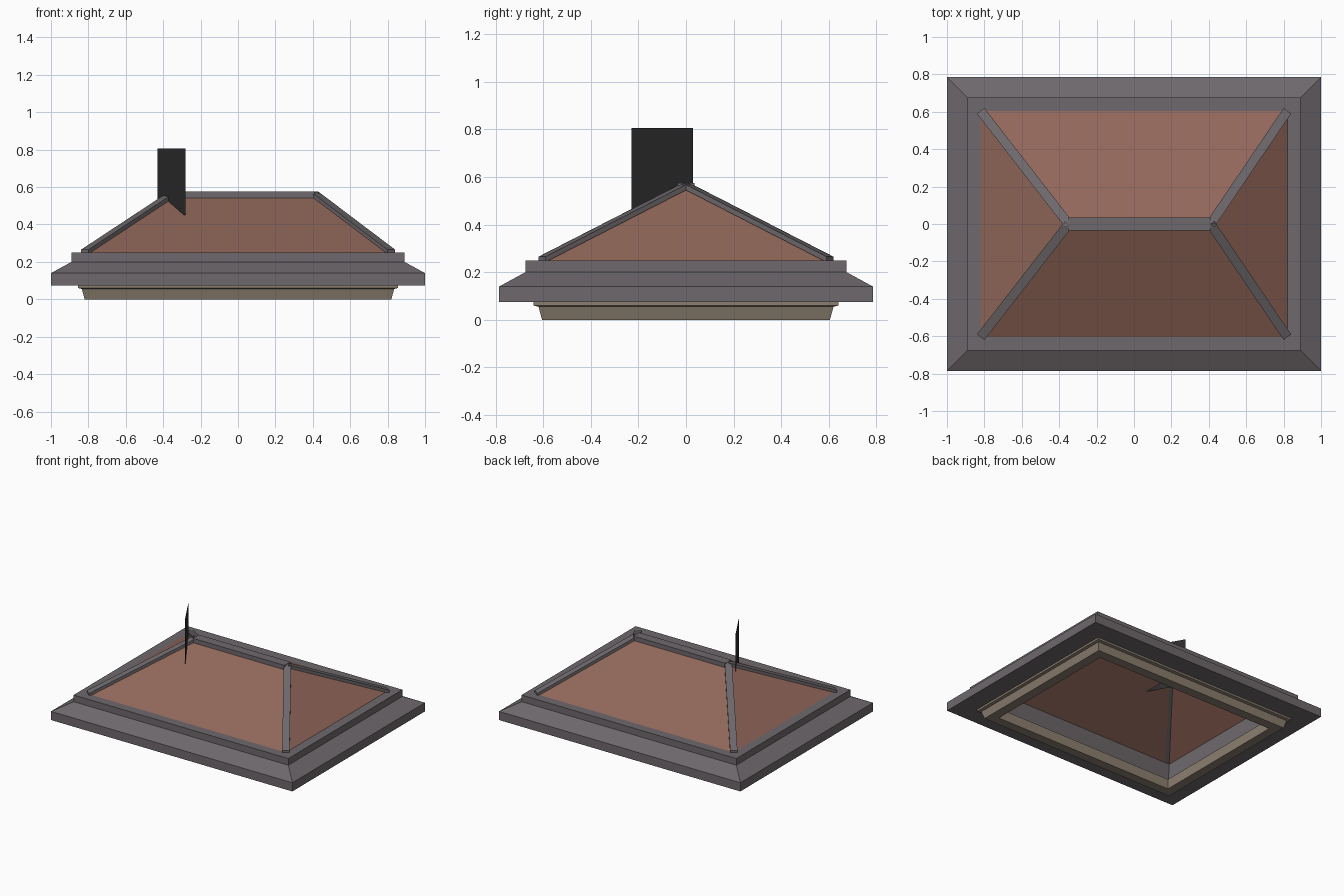
import bpy
import bmesh
from mathutils import Vector

if "Cube" in bpy.data.objects:
    bpy.data.objects.remove(bpy.data.objects["Cube"], do_unlink=True)

HALF_X, HALF_Y = 1.0, 0.785


def material(name, rgb):
    mat = bpy.data.materials.new(name)
    mat.use_nodes = True
    mat.diffuse_color = (*rgb, 1)
    mat.node_tree.nodes["Principled BSDF"].inputs["Base Color"].default_value = (*rgb, 1)
    return mat


def build(name, verts, faces, mat, closed=True):
    bm = bmesh.new()
    vs = [bm.verts.new(v) for v in verts]
    for f in faces:
        bm.faces.new([vs[i] for i in f])
    if closed:
        bmesh.ops.recalc_face_normals(bm, faces=bm.faces)
    mesh = bpy.data.meshes.new(name)
    bm.to_mesh(mesh)
    bm.free()
    mesh.materials.append(mat)
    obj = bpy.data.objects.new(name, mesh)
    bpy.context.collection.objects.link(obj)
    return obj


def molding(name, profile, mat):
    """Sweep a closed (inset, height) profile around the rectangular plan."""
    n = len(profile)
    verts = [(sx * (HALF_X - d), sy * (HALF_Y - d), z)
             for sx, sy in ((-1, -1), (1, -1), (1, 1), (-1, 1)) for d, z in profile]
    faces = []
    for c in range(4):
        a, b = c * n, (c + 1) % 4 * n
        for i in range(n):
            j = (i + 1) % n
            faces.append((a + i, a + j, b + j, b + i))
    return build(name, verts, faces, mat)


def cap_beam(name, start, end, half_width, fall, mat):
    """Flat-topped cap that straddles a roof fold."""
    start, end = Vector(start), Vector(end)
    side = (end - start).cross(Vector((0, 0, 1))).normalized()
    section = [(-1, -fall), (0, 0), (1, -fall), (1, 0.015), (-1, 0.015)]
    verts = [p + side * half_width * s + Vector((0, 0, z))
             for p in (start, end) for s, z in section]
    n = len(section)
    faces = [(i, (i + 1) % n, (i + 1) % n + n, i + n) for i in range(n)]
    faces += [tuple(range(n)), tuple(range(n, 2 * n))]
    return build(name, verts, faces, mat)


grey = material("slate grey", (0.156, 0.140, 0.150))
brown = material("clay brown", (0.285, 0.135, 0.100))
cream = material("warm stone", (0.260, 0.210, 0.160))
black = material("soot black", (0.026, 0.026, 0.026))

# Eave and the stone cornice below it
molding("eave", [(0.11, 0.25), (0.11, 0.2), (0, 0.14), (0, 0.075),
                 (0.22, 0.075), (0.22, 0.1), (0.18, 0.25)], grey)
molding("cornice", [(0.145, 0.075), (0.145, 0.06), (0.165, 0.055), (0.18, 0),
                    (0.25, 0), (0.25, 0.075)], cream)

# Hipped roof, open underneath
corners = [(-0.82, -0.605, 0.25), (0.82, -0.605, 0.25),
           (0.82, 0.605, 0.25), (-0.82, 0.605, 0.25)]
ridge = [(-0.35, 0, 0.56), (0.41, 0, 0.56)]
build("roof", corners + ridge,
      [(0, 1, 5, 4), (1, 2, 5), (2, 3, 4, 5), (3, 0, 4)], brown, closed=False)

# Caps over the ridge and the four hips
cap_beam("ridge_cap", ridge[0], ridge[1], 0.035, 0.018, grey)
for label, corner, top in zip(("front_right", "front_left", "back_left", "back_right"),
                              corners, (ridge[0], ridge[1], ridge[1], ridge[0])):
    cap_beam(label + "_hip_cap", corner, top, 0.025, 0.008, grey)

# Upright flue panel set across the slope
build("flue_panel", [(-0.43, 0.03, 0.45), (-0.28, -0.23, 0.45),
                     (-0.28, -0.23, 0.805), (-0.43, 0.03, 0.805)],
      [(0, 1, 2, 3)], black, closed=False)
